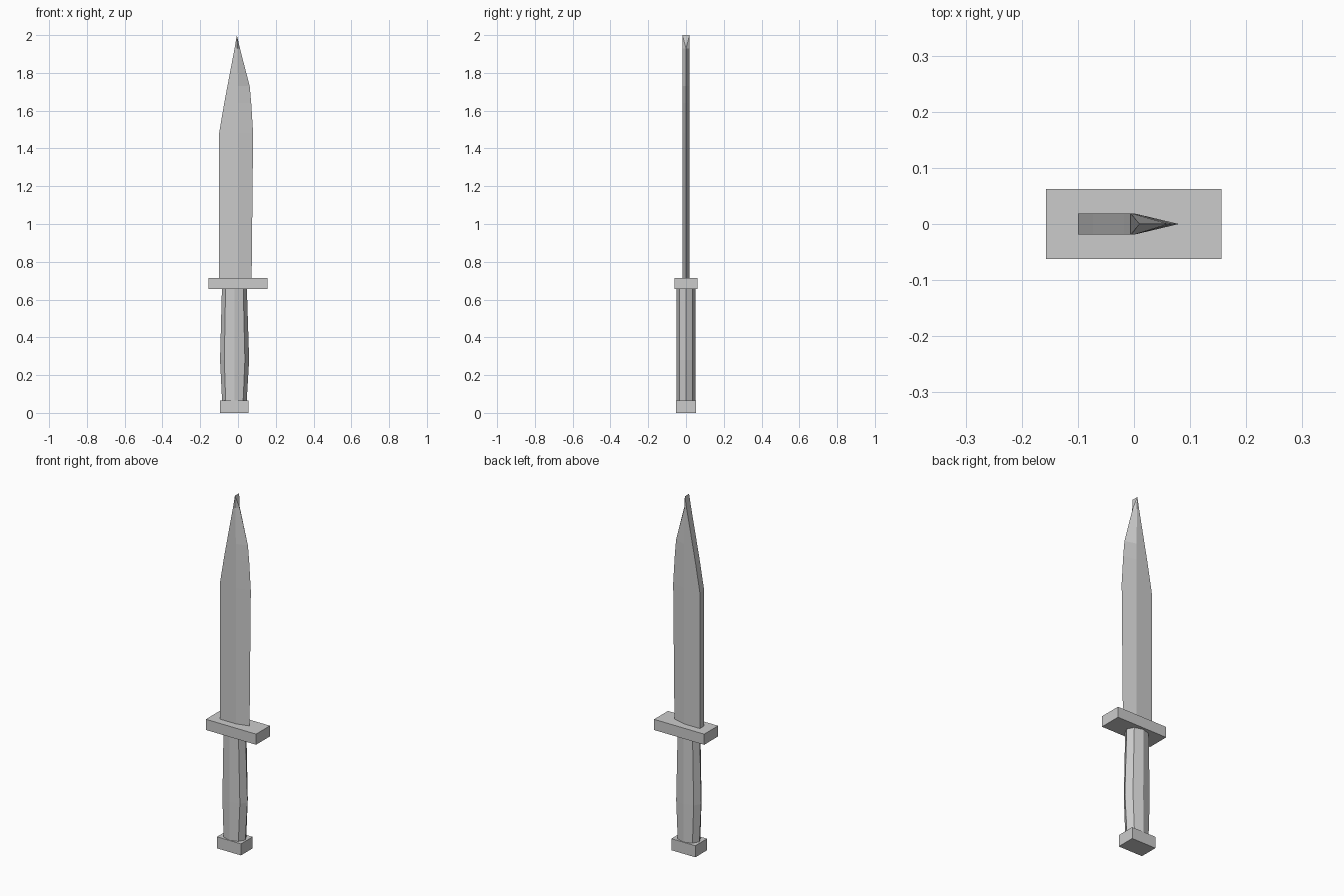
import bpy, bmesh, math

if "Cube" in bpy.data.objects:
    bpy.data.objects.remove(bpy.data.objects["Cube"])

steel = bpy.data.materials.new("plain_grey")
steel.diffuse_color = (0.6, 0.6, 0.6, 1)
steel.use_nodes = True
steel.node_tree.nodes["Principled BSDF"].inputs["Base Color"].default_value = steel.diffuse_color


def make_object(name, bm):
    bmesh.ops.recalc_face_normals(bm, faces=bm.faces)
    mesh = bpy.data.meshes.new(name)
    bm.to_mesh(mesh)
    bm.free()
    mesh.materials.append(steel)
    obj = bpy.data.objects.new(name, mesh)
    bpy.context.collection.objects.link(obj)
    return obj


def loft(bm, rings):
    """Skin closed rings of points; returns the vertex rings."""
    vs = [[bm.verts.new(p) for p in ring] for ring in rings]
    for a, b in zip(vs, vs[1:]):
        n = len(a)
        for i in range(n):
            j = (i + 1) % n
            bm.faces.new((a[i], a[j], b[j], b[i]))
    bm.faces.new(vs[0][::-1])
    return vs


def box(name, x0, x1, half_y, z0, z1):
    bm = bmesh.new()
    rings = [[(x0, -half_y, z), (x1, -half_y, z), (x1, half_y, z), (x0, half_y, z)]
             for z in (z0, z1)]
    bm.faces.new(loft(bm, rings)[-1])
    return make_object(name, bm)


# Pommel and cross guard
box("pommel", -0.095, 0.055, 0.052, 0.0, 0.065)
box("guard", -0.157, 0.156, 0.062, 0.655, 0.715)

# Eight-sided grip that swells below the middle
bm = bmesh.new()
rings = []
for z, cx, rx in ((0.06, -0.019, 0.065), (0.28, -0.018, 0.077), (0.66, -0.019, 0.066)):
    rings.append([(cx + rx * math.cos(k * math.pi / 4),
                   0.05 * math.sin(k * math.pi / 4), z) for k in range(8)])
bm.faces.new(loft(bm, rings)[-1])
make_object("grip", bm)

# Blade: flat spine, ridge line, then a bevel down to the cutting edge
T = 0.019
bm = bmesh.new()
rings = []
for z, spine, ridge, edge in ((0.70, -0.10, 0.0, 0.072), (1.48, -0.10, 0.0, 0.08),
                              (1.64, -0.073, 0.0, 0.07), (1.73, -0.056, 0.0, 0.062),
                              (1.93, -0.018, -0.004, 0.010)):
    rings.append([(spine, -T, z), (ridge, -T, z), (edge, 0, z), (ridge, T, z), (spine, T, z)])
sf, rf, e, rb, sb = loft(bm, rings)[-1]

# Chisel-like tip closing the blade
tf = bm.verts.new((-0.006, -T, 2.0))
tb = bm.verts.new((-0.006, T, 2.0))
for face in ((sf, rf, tf), (rf, e, tf), (e, tb, tf), (e, rb, tb), (rb, sb, tb), (sb, sf, tf, tb)):
    bm.faces.new(face)
make_object("blade", bm)
